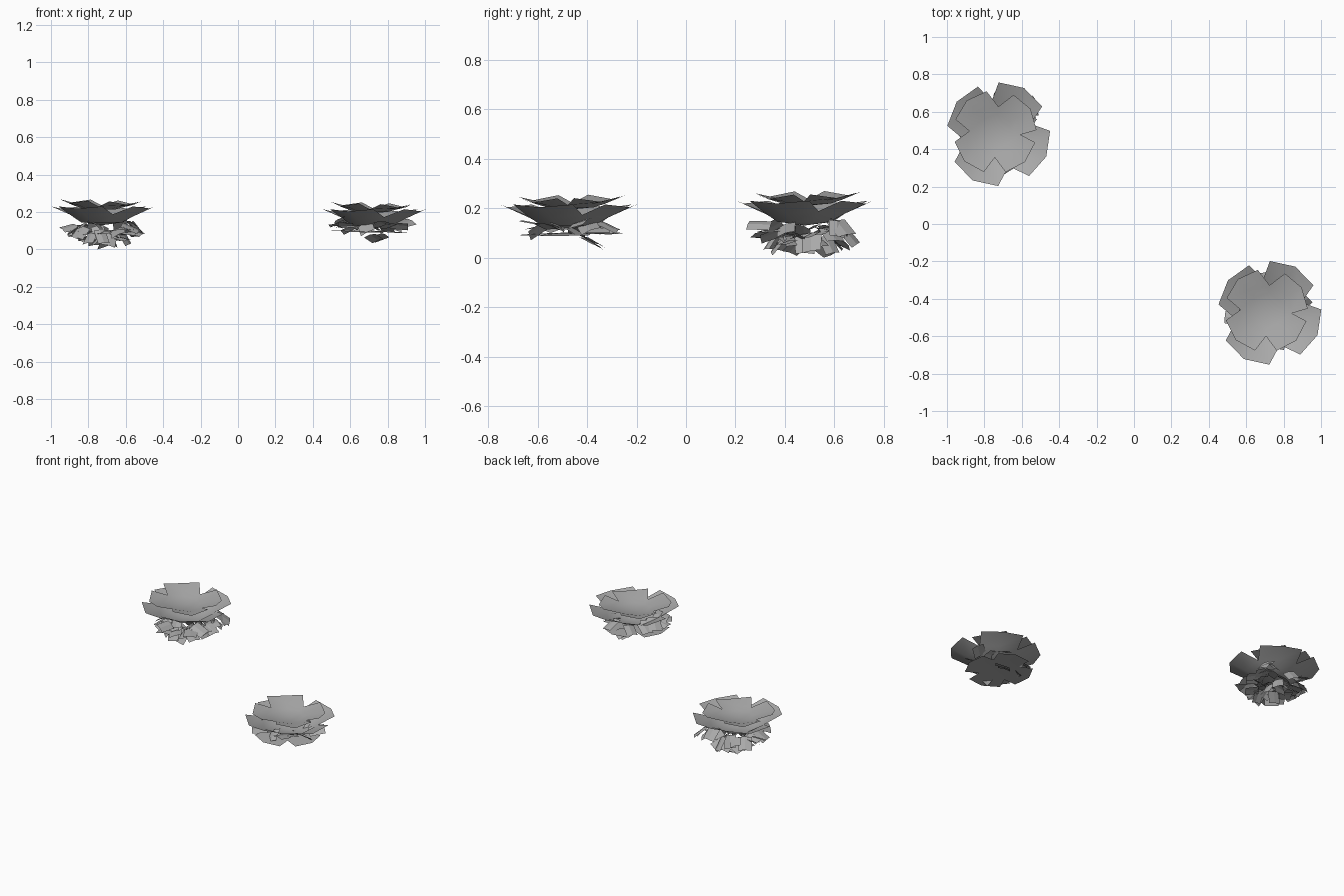
import bpy, bmesh, math, random
from mathutils import Vector, Matrix

if "Cube" in bpy.data.objects:
    bpy.data.objects.remove(bpy.data.objects["Cube"])

random.seed(11)
grey = bpy.data.materials.new("leaf grey")
grey.diffuse_color = (0.4, 0.4, 0.4, 1)
grey.use_nodes = True
grey.node_tree.nodes["Principled BSDF"].inputs["Base Color"].default_value = grey.diffuse_color


def finish(name, bm, loc, smooth=True):
    me = bpy.data.meshes.new(name)
    bm.to_mesh(me)
    bm.free()
    me.materials.append(grey)
    for p in me.polygons:
        p.use_smooth = smooth
    ob = bpy.data.objects.new(name, me)
    ob.location = loc
    bpy.context.collection.objects.link(ob)
    return ob


def rosette(name, loc, radius, half_width, notch, angles, rise, tilt=(0, 0), dip=.015, lift=0.0):
    """Four broad petals round a flat-bottomed hub; the rim stands rise above the hub."""
    bm = bmesh.new()

    def vert(r, a, dz=0.0):
        x, y = r * math.cos(a), r * math.sin(a)
        t = r / radius
        z = rise * t * t * (1.25 - 0.25 * t) + dz
        if t < 0.45:
            z *= 0.75
        return bm.verts.new((x, y, z + tilt[0] * x + tilt[1] * y))

    spread = math.asin(half_width / radius)
    angles = [math.radians(a) for a in angles]
    n = len(angles)
    gaps = []
    for i, a in enumerate(angles):
        b = angles[(i + 1) % n]
        gaps.append((a + (b if b > a else b + 2 * math.pi)) / 2)
    hub = bm.verts.new((0, 0, 0))
    ring = [vert(radius * 0.42, a) for a in angles]
    ring_gap = [vert(radius * 0.42, a) for a in gaps]
    notches = [vert(notch, a, lift) for a in gaps]
    for i, a in enumerate(angles):
        right, left = notches[i - 1], notches[i]
        mid = vert(radius * 0.65, a)
        tip_r, tip_l = vert(radius, a - spread), vert(radius, a + spread)
        tip = vert(radius * 1.02, a, -dip)
        bm.faces.new((hub, ring_gap[i - 1], ring[i]))
        bm.faces.new((hub, ring[i], ring_gap[i]))
        bm.faces.new((ring_gap[i - 1], right, mid, ring[i]))
        bm.faces.new((ring[i], mid, left, ring_gap[i]))
        bm.faces.new((right, tip_r, tip, mid))
        bm.faces.new((mid, tip, tip_l, left))
    return finish(name, bm, loc)


def leaflets(name, loc, count, r_range, base, rise, jitter, arc=(0, 360), droop=(-.1, 1.1)):
    """Small folded leaf plates fanning out under the rosettes."""
    bm = bmesh.new()
    for i in range(count):
        a = math.radians(arc[0] + (arc[1] - arc[0]) * (i * 0.618 % 1))
        r = r_range[0] + (r_range[1] - r_range[0]) * math.sqrt((i + 0.5) / count)
        z = base + rise * r * r + random.uniform(-jitter, jitter)
        rot = (Matrix.Rotation(a + random.uniform(-.6, .6), 3, 'Z')
               @ Matrix.Rotation(random.uniform(*droop), 3, 'Y')
               @ Matrix.Rotation(random.uniform(-.6, .6), 3, 'X'))
        centre = Vector((r * math.cos(a), r * math.sin(a), z))
        l, w = random.uniform(.038, .05), random.uniform(.032, .044)
        rows = []
        for x in (-l, l):
            row = []
            for y, h in ((-w, -.006), (0, 0), (w, -.006)):
                p = centre + rot @ Vector((x, y, h))
                p.z = max(p.z, 0)
                row.append(bm.verts.new(p))
            rows.append(row)
        for k in (0, 1):
            bm.faces.new((rows[0][k], rows[1][k], rows[1][k + 1], rows[0][k + 1]))
    return finish(name, bm, loc, False)


BIG = (-119, -25, 61, 142)
SMALL = (-136, -45, 33, 132)
LOW = (-100, -10, 80, 170)

# Both clumps share the wide bowl and the smaller top bowl
for tag, x, y, z in (("back", -.725, .48, .13), ("front", .725, -.475, .115)):
    rosette(tag + "_wide_petals", (x, y, z), .277, .133, .18, BIG, .1, (0, 0), .015, .012)
    rosette(tag + "_top_petals", (x - .018, y + .012, z + .08), .222, .112, .137,
            SMALL, .052, (-.03, .015), .02)

# Back clump: dense leaflets hanging below
leaflets("back_leaflets", (-.72, .48, 0), 42, (.03, .19), .055, 1.6, .025)
leaflets("back_side_leaflets", (-.72, .48, 0), 2, (.215, .23), .12, 0, .012, (36, 44))

# Front clump: flat lower petals with a few leaflets
rosette("front_low_petals", (.70, -.465, .1), .21, .11, .13, LOW, -.005, (-.03, .02), 0)
leaflets("front_leaflets", (.72, -.465, 0), 14, (.05, .18), .105, 1.0, .012, (0, 360), (-.4, .6))
leaflets("front_side_leaflets", (.72, -.475, 0), 5, (.15, .19), .14, 0, .03, (150, 230))
leaflets("front_hanging_leaflet", (.74, -.37, 0), 2, (.0, .02), .065, 0, .004, (0, 360), (-.5, .5))
